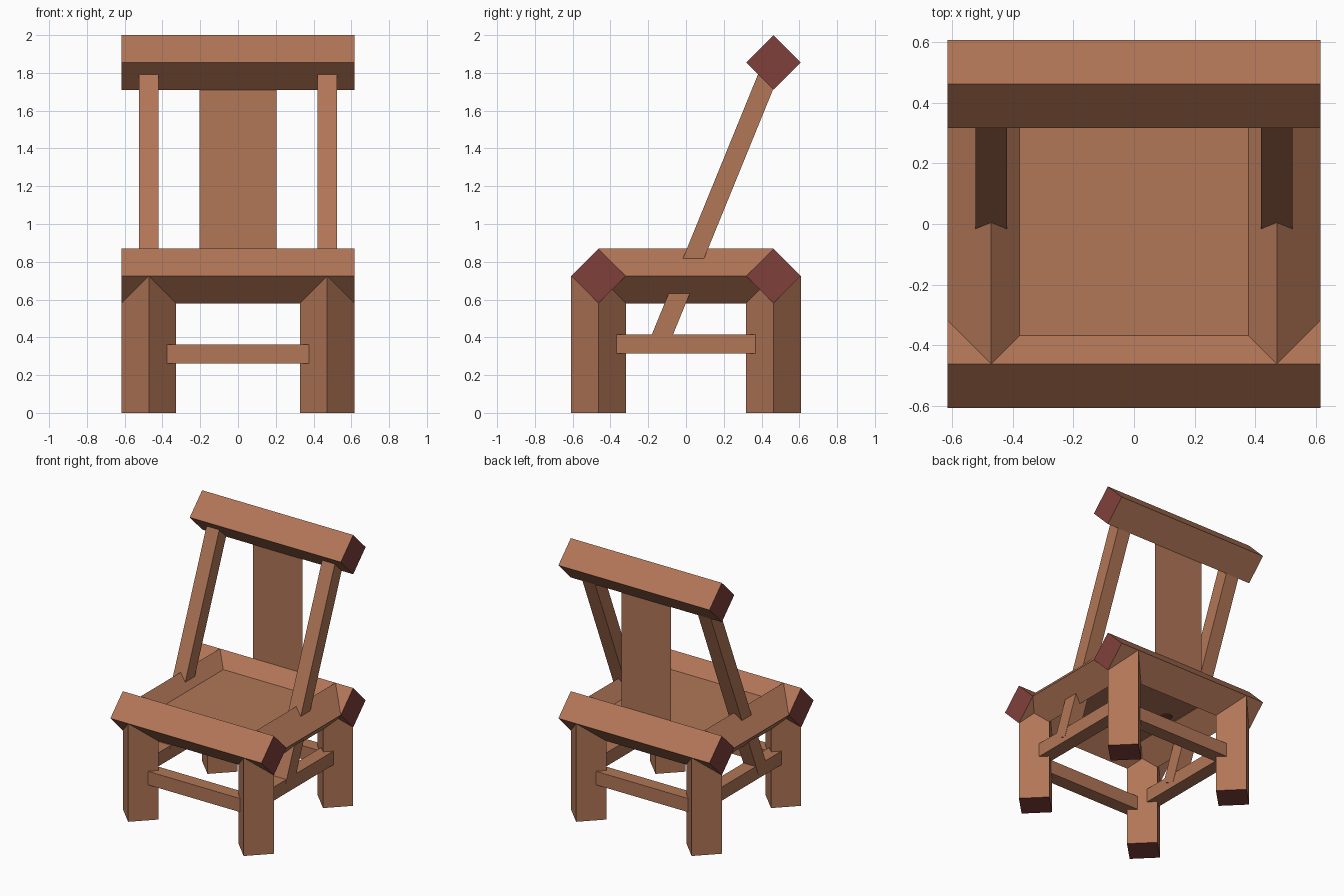
import bpy, bmesh, math
from mathutils import Vector, Matrix

cube = bpy.data.objects.get("Cube")
if cube:
    bpy.data.objects.remove(cube, do_unlink=True)


def material(name, rgb):
    m = bpy.data.materials.new(name)
    m.use_nodes = True
    m.diffuse_color = (*rgb, 1)
    m.node_tree.nodes["Principled BSDF"].inputs["Base Color"].default_value = (*rgb, 1)
    return m


WOOD = material("warm brown wood", (0.44, 0.18, 0.095))
END = material("dark red end grain", (0.213, 0.051, 0.042))


def finish(name, bm, mats):
    mesh = bpy.data.meshes.new(name)
    bm.to_mesh(mesh)
    bm.free()
    for m in mats:
        mesh.materials.append(m)
    obj = bpy.data.objects.new(name, mesh)
    bpy.context.collection.objects.link(obj)
    return obj


def beam(name, start, end, side, turned=False):
    """Square timber from start to end, turned 45 degrees on its axis if asked; ends in end grain."""
    a, b = Vector(start), Vector(end)
    along = (b - a).normalized()
    ref = Vector((1, 0, 0)) if abs(along.x) < 0.5 else Vector((0, 0, 1))
    u = ref.cross(along).normalized()
    v = along.cross(u)
    basis = Matrix((u, v, along)).transposed().to_4x4()
    roll = Matrix.Rotation(math.pi / 4 if turned else 0, 4, 'Z')
    size = Matrix.Diagonal((side, side, (b - a).length, 1))
    bm = bmesh.new()
    bmesh.ops.create_cube(bm, size=1, matrix=Matrix.Translation((a + b) / 2) @ basis @ roll @ size)
    bm.normal_update()
    for f in bm.faces:
        f.material_index = int(abs(f.normal.dot(along)) > 0.9)
    return finish(name, bm, [WOOD, END])


def sheet(name, corners):
    bm = bmesh.new()
    bm.faces.new([bm.verts.new(c) for c in corners])
    return finish(name, bm, [WOOD])


X, Y = 0.472, 0.463          # leg centres
HALF = 0.617                 # half length of the long rails
RAIL_Z, TOP_Z = 0.725, 1.855
THICK = 0.145 * math.sqrt(2) # heavy timber side
THIN = 0.1                   # light timber side

# Front and back: seat rails and low stretchers
for label, s in (("front", -1), ("back", 1)):
    beam(label + "_seat_rail", (-HALF, s * Y, RAIL_Z), (HALF, s * Y, RAIL_Z), THICK, True)
    beam(label + "_stretcher", (-X, s * Y, 0.312), (X, s * Y, 0.312), THIN)

# Sides: seat rails, stretchers, legs and leaning back posts
for label, s in (("left", 1), ("right", -1)):
    x = s * X
    beam(label + "_seat_rail", (x, -Y, RAIL_Z), (x, Y, RAIL_Z), THICK, True)
    beam(label + "_stretcher", (x, -Y, 0.365), (x, Y, 0.365), THIN)
    beam(label + "_back_post", (x, -0.145, 0.365), (x, Y, TOP_Z), 0.104)
    for end, t in (("front", -1), ("back", 1)):
        beam(f"{end}_{label}_leg", (x, t * Y, 0), (x, t * Y, RAIL_Z), THICK, True)

# Backrest: heavy top rail and thin upright panel
beam("top_rail", (-HALF, Y, TOP_Z), (HALF, Y, TOP_Z), THICK, True)
sheet("back_panel", [(-0.203, Y, 0.8), (0.203, Y, 0.8), (0.203, Y, TOP_Z), (-0.203, Y, TOP_Z)])

# Seat panel let into the rails
SEAT_Z = 0.776
sheet("seat_panel", [(-X, -Y, SEAT_Z), (X, -Y, SEAT_Z), (X, Y, SEAT_Z), (-X, Y, SEAT_Z)])

# Small plugs under the seat
for i, (px, py) in enumerate(((0, -0.277), (0, 0.277), (0.3, -0.02), (-0.3, -0.02))):
    bm = bmesh.new()
    bmesh.ops.create_cone(bm, cap_ends=True, segments=20, radius1=0.04, radius2=0.04, depth=0.006,
                          matrix=Matrix.Translation((px, py, SEAT_Z - 0.004)))
    finish(f"seat_plug_{i + 1}", bm, [END])
